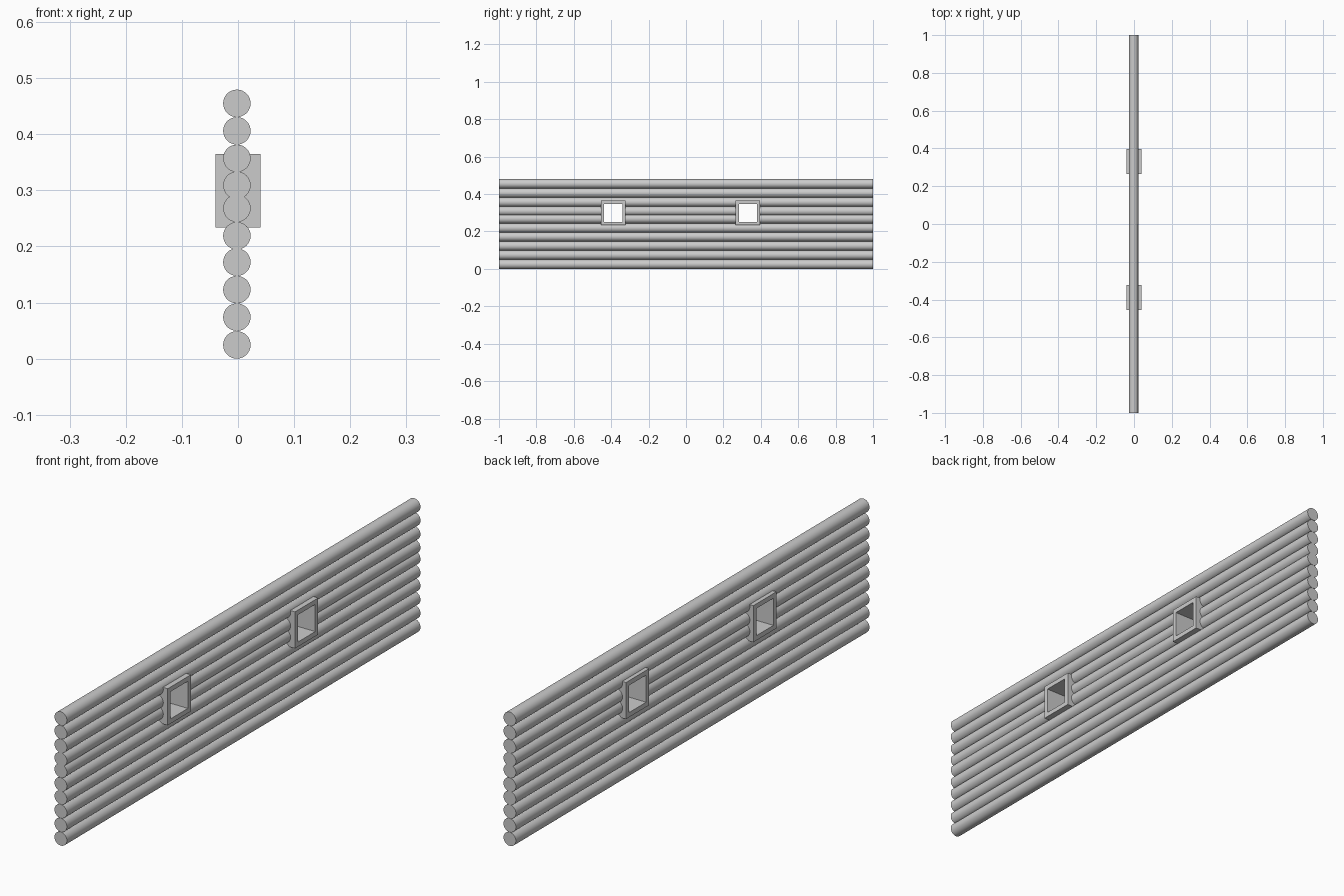
import bpy
from math import pi, radians

cube = bpy.data.objects.get("Cube")
if cube:
    bpy.data.objects.remove(cube, do_unlink=True)

GREY = (0.6, 0.6, 0.6, 1)
mat = bpy.data.materials.new("plain grey")
mat.use_nodes = True
mat.diffuse_color = GREY
mat.node_tree.nodes["Principled BSDF"].inputs["Base Color"].default_value = GREY

LOG_RADIUS = 0.0245
LOG_X = -0.002
LOG_HEIGHTS = [0.0245, 0.074, 0.123, 0.172, 0.219, 0.268, 0.309, 0.357, 0.406, 0.455]
WINDOWS = {"front": -0.389, "back": 0.331}
WINDOW_Z = 0.299
OUTER, INNER, DEPTH = 0.131, 0.097, 0.08


def box(name, location, size):
    bpy.ops.mesh.primitive_cube_add(size=1, location=location)
    ob = bpy.context.object
    ob.name = name
    ob.scale = size
    bpy.ops.object.transform_apply(location=False, rotation=False, scale=True)
    return ob


def cut(ob, cutter):
    mod = ob.modifiers.new("opening", 'BOOLEAN')
    mod.operation = 'DIFFERENCE'
    mod.solver = 'EXACT'
    mod.object = cutter
    bpy.context.view_layer.objects.active = ob
    bpy.ops.object.modifier_apply(modifier=mod.name)


# Window frames: square tubes through the wall
log_cutters = []
for side, y in WINDOWS.items():
    frame = box(side + "_window_frame", (0, y, WINDOW_Z), (DEPTH, OUTER, OUTER))
    hole = box("hole_cutter", (0, y, WINDOW_Z), (DEPTH * 2, INNER, INNER))
    cut(frame, hole)
    bpy.data.objects.remove(hole, do_unlink=True)
    frame.data.materials.clear()
    frame.data.materials.append(mat)
    # Slightly larger cutter so the log stubs end inside the frame walls
    gap = INNER + 0.012
    log_cutters.append(box("log_cutter", (0, y, WINDOW_Z), (DEPTH * 2, gap, gap)))

# Stacked logs, opened where they meet a window
for i, z in enumerate(LOG_HEIGHTS):
    bpy.ops.mesh.primitive_cylinder_add(vertices=32, radius=LOG_RADIUS, depth=2,
                                        location=(LOG_X, 0, z), rotation=(pi / 2, 0, 0))
    log = bpy.context.object
    log.name = f"wall_log_{i + 1}"
    bpy.ops.object.transform_apply(location=False, rotation=True, scale=False)
    if abs(z - WINDOW_Z) < INNER / 2 + LOG_RADIUS:
        for cutter in log_cutters:
            cut(log, cutter)
    log.data.materials.clear()
    log.data.materials.append(mat)
    bpy.ops.object.select_all(action='DESELECT')
    log.select_set(True)
    bpy.context.view_layer.objects.active = log
    bpy.ops.object.shade_smooth_by_angle(angle=radians(30))

for cutter in log_cutters:
    bpy.data.objects.remove(cutter, do_unlink=True)
